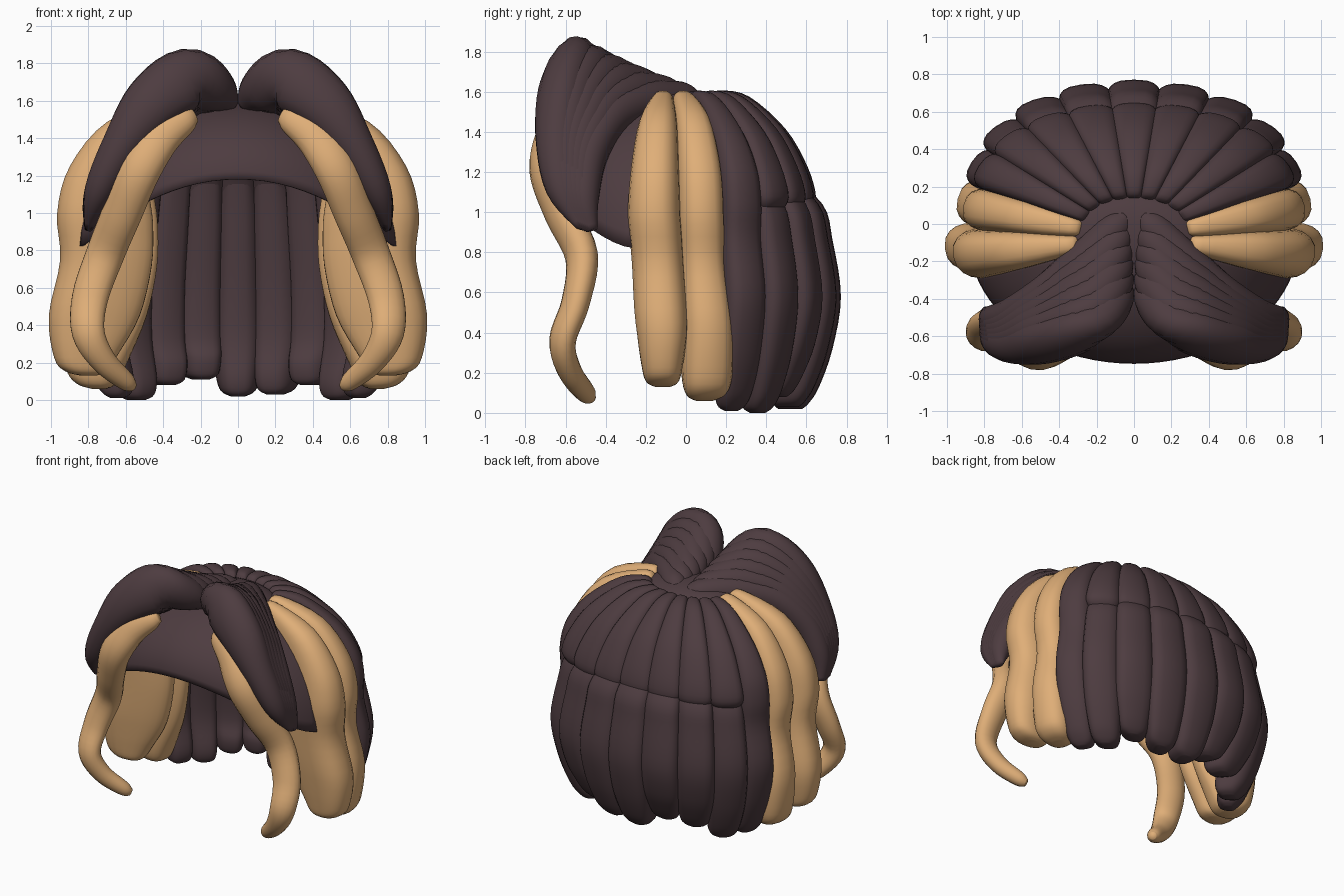
import bpy, bmesh, math
from mathutils import Vector

if "Cube" in bpy.data.objects:
    bpy.data.objects.remove(bpy.data.objects["Cube"])


def material(name, rgb):
    m = bpy.data.materials.new(name)
    m.diffuse_color = (*rgb, 1)
    m.use_nodes = True
    m.node_tree.nodes["Principled BSDF"].inputs["Base Color"].default_value = m.diffuse_color
    return m


BROWN = material("dark brown", (0.075, 0.045, 0.051))
TAN = material("golden tan", (0.74, 0.425, 0.187))
CENTRE_Y = -0.08


def finish(name, bm, mat):
    bmesh.ops.recalc_face_normals(bm, faces=bm.faces)
    me = bpy.data.meshes.new(name)
    bm.to_mesh(me)
    bm.free()
    ob = bpy.data.objects.new(name, me)
    bpy.context.collection.objects.link(ob)
    me.materials.append(mat)
    for p in me.polygons:
        p.use_smooth = True
    return ob


def spline(rows, n):
    """Smooth curve through rows of numbers, n steps per gap."""
    out = []
    for i in range(len(rows) - 1):
        a, b, c, d = (rows[max(0, min(len(rows) - 1, i + k))] for k in (-1, 0, 1, 2))
        for j in range(n):
            t = j / n
            out.append([0.5 * (2 * q + (r - p) * t + (2 * p - 5 * q + 4 * r - s) * t * t
                               + (3 * q - p - 3 * r + s) * t ** 3)
                        for p, q, r, s in zip(a, b, c, d)])
    return out + [list(rows[-1])]


def loft(name, rings, mat):
    bm = bmesh.new()
    vs = [[bm.verts.new(p) for p in ring] for ring in rings]
    n = len(vs[0])
    for a, b in zip(vs, vs[1:]):
        for i in range(n):
            bm.faces.new((a[i], a[(i + 1) % n], b[(i + 1) % n], b[i]))
    bm.faces.new(vs[0])
    bm.faces.new(vs[-1])
    return finish(name, bm, mat)


def rounded(n, power):
    """Unit cross-section, boxier for a smaller power."""
    pts = []
    for i in range(n):
        c, s = math.cos(i * math.tau / n), math.sin(i * math.tau / n)
        pts.append((math.copysign(abs(c) ** power, c), math.copysign(abs(s) ** power, s)))
    return pts


def shell_strand(name, deg, half, rows, mat, rx=0.93, ry=0.72, power=0.68, twist=0):
    """Strand hanging round the head; row = outer s, outer z, inner s, inner z, width."""
    rings = []
    for so, zo, si, zi, w in spline(rows, 4):
        ring = []
        turn = twist * min(1, max(0, 1.0 - zo) / 0.6)
        for u, v in rounded(24, power):
            t = math.radians(deg + turn + half * w * u)
            k = (v + 1) / 2
            s, z = si + (so - si) * k, zi + (zo - zi) * k
            if math.sin(t) > 0:  # fuller at the rear corners
                s *= 1 + 0.055 * math.sin(2 * t) ** 2
            ring.append((rx * s * math.cos(t), CENTRE_Y + ry * s * math.sin(t), z))
        rings.append(ring)
    return loft(name, rings, mat)


def tube(name, rows, mat, side=1):
    """Tapered lock; row = x, y, z, radius across, radius deep."""
    pts = spline(rows, 5)
    rings = []
    for i, (x, y, z, ra, rb) in enumerate(pts):
        p = Vector((x, y, z))
        d = Vector(pts[min(i + 1, len(pts) - 1)][:3]) - Vector(pts[max(i - 1, 0)][:3])
        deep = Vector((0.25, -1, 0))
        deep = (deep - d * (deep.dot(d) / d.length_squared)).normalized()
        across = d.normalized().cross(deep)
        ring = [p + across * (ra * u) + deep * (rb * v) for u, v in rounded(16, 1)]
        rings.append([(side * q.x, q.y, q.z) for q in ring])
    return loft(name, rings, mat)


# Back strands: nine fan out from the crown; the outer two run full length,
# the others end over a lower layer that bulges out to an uneven hem
STEP = 132 / 9
top = [(0.30, 1.57, 0.30, 1.50, 0.9), (0.36, 1.605, 0.33, 1.46, 1.15), (0.55, 1.575, 0.42, 1.38, 1.2),
       (0.80, 1.415, 0.60, 1.22, 1.2), (0.95, 1.23, 0.70, 1.08, 1.2)]
upper_end = [(1.01, 1.08, 0.76, 1.03, 1.15), (0.97, 1.01, 0.84, 1.0, 0.8)]
drops = [0.01, 0.0, 0.08, 0.03, 0.02, 0.11, 0.08, 0.0, 0.01]
for i, d in enumerate(drops):
    deg = 24 + STEP * (i + 0.5)
    k = 0.98 + 0.18 * math.sin(math.radians(deg)) ** 2
    lower = [(0.97 * k, 0.86, 0.70, 0.88, 1.2), (1.02 * k, 0.58, 0.74, 0.6, 1.2),
             (0.97 * k, 0.31 + d / 2, 0.75, 0.33, 1.2), (0.89 * k, 0.11 + d, 0.70, 0.12 + d, 1.1),
             (0.83 * k, 0.03 + d, 0.71, 0.03 + d, 0.9), (0.79 * k, d, 0.75, d, 0.4)]
    if i in (0, 8):
        shell_strand(f"long_back_strand_{i + 1}", deg, STEP / 2,
                     top + [(1.0, 1.05, 0.70, 1.0, 1.2)] + lower, BROWN)
    else:
        shell_strand(f"upper_back_strand_{i + 1}", deg, STEP / 2, top + upper_end, BROWN)
        start = [(0.78, 1.22, 0.64, 1.2, 0.9), (0.91 * k, 1.04, 0.67, 1.06, 1.15)]
        shell_strand(f"lower_back_strand_{i + 1}", deg, STEP / 2, start + lower, BROWN)

# Tan side strands, two on each side
rear_rows = [(0.30, 1.56, 0.30, 1.50, 0.8), (0.38, 1.605, 0.34, 1.45, 1.2), (0.72, 1.49, 0.42, 1.34, 1.15),
             (0.93, 1.25, 0.49, 1.15, 1.15), (1.0, 1.0, 0.47, 0.95, 1.15),
             (0.98, 0.75, 0.475, 0.72, 1.15), (1.04, 0.45, 0.54, 0.45, 1.2),
             (1.01, 0.18, 0.66, 0.2, 1.15), (0.95, 0.09, 0.72, 0.09, 0.9), (0.86, 0.06, 0.78, 0.06, 0.4)]
taper = [0.9, 0.95, 1.0, 1.0, 1.05, 1.05, 0.98, 0.75, 0.6, 0.3]
front_rows = [(so, z + max(0, 0.07 - 0.2 * max(0, z - 0.06)), si, zi + max(0, 0.07 - 0.2 * max(0, zi - 0.06)), w)
              for (so, z, si, zi, _), w in zip(rear_rows, taper)]
for side, base, sgn in (("right", 0, 1), ("left", 180, -1)):
    shell_strand(f"{side}_rear_side_strand", base + sgn * 14, 9.5, rear_rows, TAN,
                 power=0.75, twist=sgn * 2.5)
    shell_strand(f"{side}_front_side_strand", base - sgn * 7.5, 12.5, front_rows, TAN,
                 rx=0.975, power=0.8, twist=sgn * 4)

# Scalp cap over the forehead, with a sloping lower edge
bm = bmesh.new()
grid = []
for i in range(33):
    t = math.radians(-14 - 152 * i / 32)
    x, y = 0.87 * math.cos(t), 0.64 * math.sin(t)
    edge = 0.82 + 0.36 * (max(0, -y - 0.155) / 0.485) ** 1.6
    col = []
    for j in range(15):
        a = math.radians(8 + 82 * j / 14)
        col.append(bm.verts.new((x * math.sin(a), -0.10 + y * math.sin(a),
                                 edge + (1.60 - edge) * math.cos(a))))
    grid.append(col)
for a, b in zip(grid, grid[1:]):
    for j in range(14):
        bm.faces.new((a[j], a[j + 1], b[j + 1], b[j]))
cap = finish("scalp_cap", bm, BROWN)
thick = cap.modifiers.new("thickness", 'SOLIDIFY')
thick.thickness = 0.015
thick.offset = 0

# Crown pad where all strands meet
bm = bmesh.new()
bmesh.ops.create_uvsphere(bm, u_segments=32, v_segments=12, radius=1)
for v in bm.verts:
    v.co = (v.co.x * 0.34, -0.07 + v.co.y * 0.23, 1.54 + v.co.z * 0.08)
finish("crown_pad", bm, BROWN)

# Swept fringe: strands blended between a rear path and a front path
rear = [(0.04, 0.05, 1.57, 0.04, 0.04), (0.10, -0.02, 1.56, 0.09, 0.09), (0.28, -0.20, 1.555, 0.10, 0.10),
        (0.48, -0.38, 1.46, 0.11, 0.10), (0.64, -0.49, 1.28, 0.11, 0.10),
        (0.75, -0.51, 1.08, 0.08, 0.08), (0.80, -0.47, 0.91, 0.02, 0.03)]
front = [(0.035, -0.35, 1.58, 0.05, 0.05), (0.12, -0.42, 1.65, 0.125, 0.11), (0.27, -0.55, 1.71, 0.17, 0.12),
         (0.46, -0.62, 1.585, 0.155, 0.12), (0.62, -0.64, 1.36, 0.11, 0.11),
         (0.74, -0.61, 1.12, 0.08, 0.09), (0.80, -0.52, 0.93, 0.02, 0.03)]
# Tan lock hanging in front of each side
lock = [(0.24, -0.60, 1.53, 0.05, 0.03), (0.29, -0.62, 1.50, 0.08, 0.06), (0.42, -0.66, 1.40, 0.11, 0.08),
        (0.53, -0.69, 1.22, 0.115, 0.09), (0.62, -0.62, 1.0, 0.11, 0.085),
        (0.71, -0.52, 0.78, 0.105, 0.08), (0.79, -0.55, 0.55, 0.10, 0.07),
        (0.80, -0.615, 0.36, 0.09, 0.065), (0.72, -0.58, 0.21, 0.07, 0.06),
        (0.60, -0.50, 0.10, 0.05, 0.05), (0.56, -0.47, 0.07, 0.025, 0.025)]
for side, sgn in (("right", 1), ("left", -1)):
    for i in range(6):
        k = i / 5
        rows = [[a + (b - a) * k for a, b in zip(r, f)] for r, f in zip(rear, front)]
        tube(f"{side}_fringe_strand_{i + 1}", rows, BROWN, sgn)
    tube(f"{side}_front_lock", lock, TAN, sgn)
